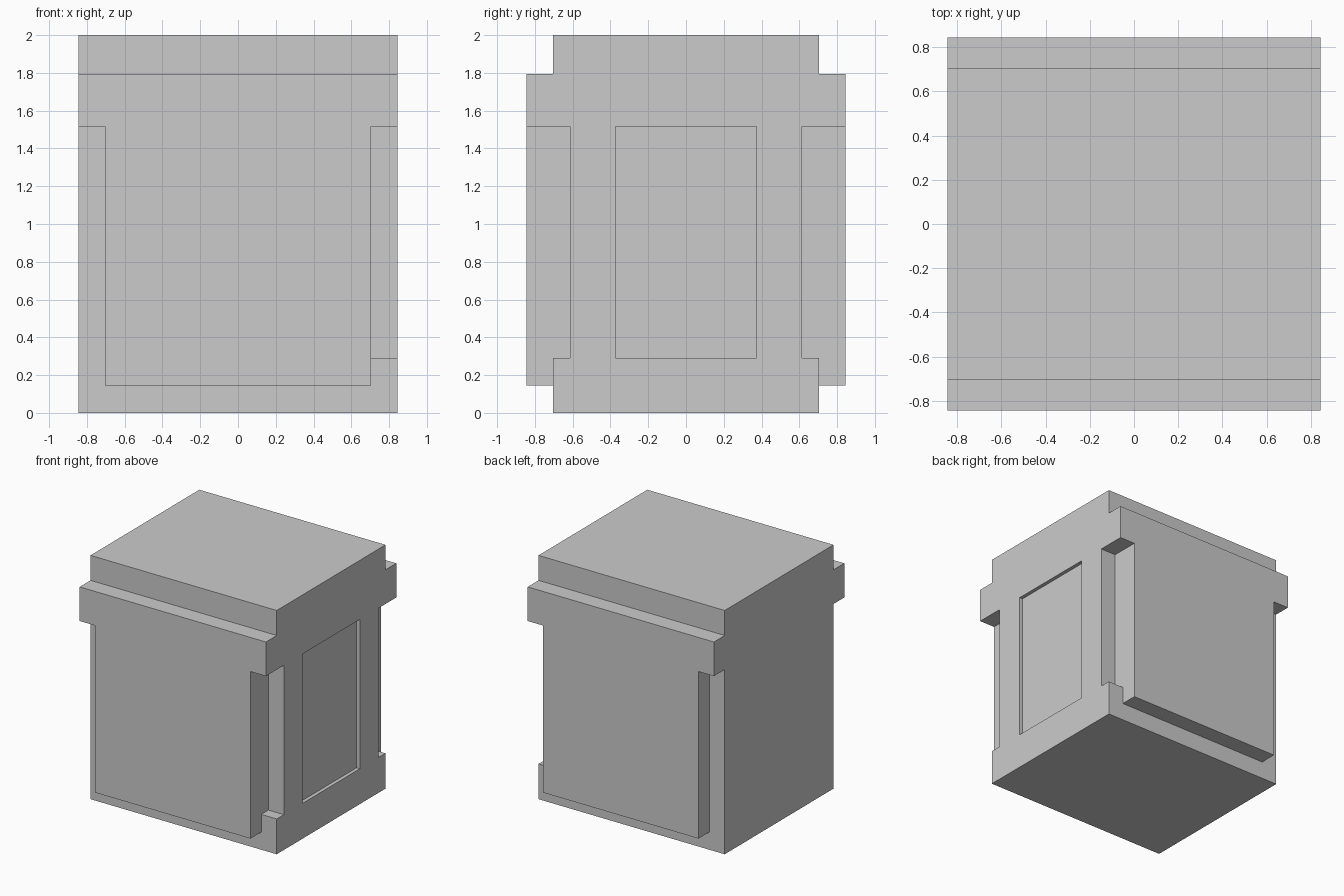
import bpy

if "Cube" in bpy.data.objects:
    bpy.data.objects.remove(bpy.data.objects["Cube"])

HALF = 0.845    # overall half width and depth
CORE = 0.705    # half depth of the core
LOW, MID, TOP = 0.29, 1.515, 1.795


def box(name, x, y, z):
    """Box from (min, max) ranges on each axis."""
    bpy.ops.mesh.primitive_cube_add(
        size=1, location=[(a + b) / 2 for a, b in (x, y, z)])
    ob = bpy.context.object
    ob.name = name
    ob.scale = [b - a for a, b in (x, y, z)]
    bpy.ops.object.transform_apply(location=False, rotation=False, scale=True)
    return ob


def cut(target, cutter):
    mod = target.modifiers.new(cutter.name, 'BOOLEAN')
    mod.operation = 'DIFFERENCE'
    mod.solver = 'EXACT'
    mod.object = cutter
    cutter.hide_render = True
    cutter.hide_set(True)
    cutter.display_type = 'WIRE'


# Core block, flush on the left side
body = box("cabinet_body", (-HALF, HALF), (-CORE, CORE), (0, 2))

# Shallow recessed panel on the right side
cut(body, box("side_panel_cutter", (HALF - 0.03, 1), (-0.372, 0.372), (LOW, MID)))

for side, label in ((-1, "front"), (1, "back")):
    def span(a, b):
        return tuple(sorted((side * a, side * b)))

    # Notched corner beside the right side frame
    cut(body, box(label + "_corner_cutter", (CORE, 1), span(0.613, 1), (LOW, MID)))
    # Raised panel and the overhanging band above it
    box(label + "_panel", (-CORE, CORE), span(CORE, HALF), (0.145, MID))
    box(label + "_band", (-HALF, HALF), span(CORE, HALF), (MID, TOP))
